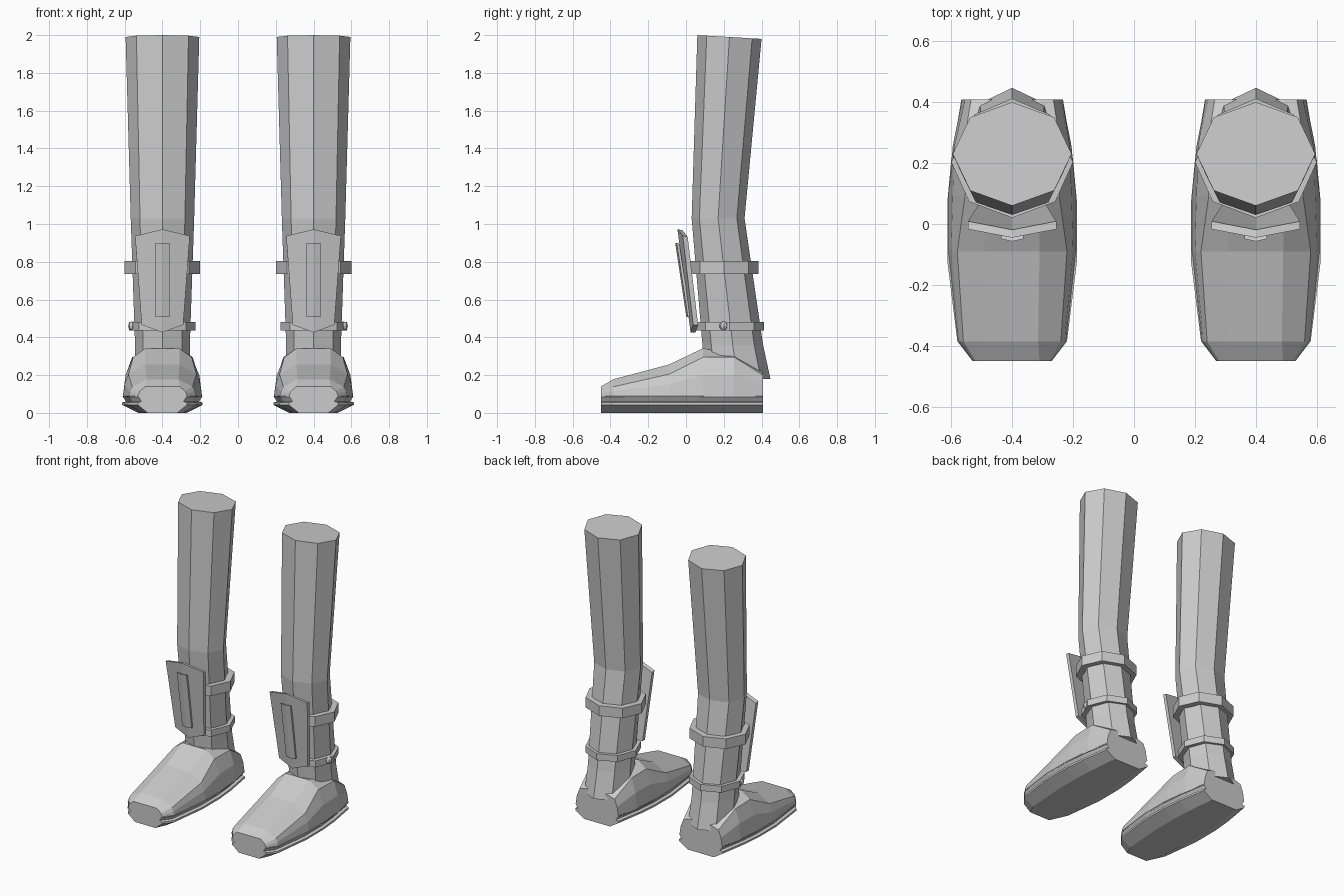
import bpy, bmesh
from math import cos, sin, pi

if "Cube" in bpy.data.objects:
    bpy.data.objects.remove(bpy.data.objects["Cube"])

CX = 0.4  # leg centre line; everything is mirrored to -x


def finish(name, bm):
    bmesh.ops.recalc_face_normals(bm, faces=bm.faces)
    me = bpy.data.meshes.new(name)
    bm.to_mesh(me)
    bm.free()
    ob = bpy.data.objects.new(name, me)
    bpy.context.collection.objects.link(ob)
    ob.modifiers.new("Mirror", 'MIRROR').use_mirror_merge = False
    return ob


def loft(name, rings):
    """Skin a list of closed rings and cap both ends."""
    bm = bmesh.new()
    vs = [[bm.verts.new(p) for p in r] for r in rings]
    n = len(vs[0])
    for a, b in zip(vs, vs[1:]):
        for i in range(n):
            j = (i + 1) % n
            bm.faces.new((a[i], a[j], b[j], b[i]))
    bm.faces.new(vs[0])
    bm.faces.new(vs[-1])
    return finish(name, bm)


def octagon(y0, y1, hw, zf, zb):
    """Eight-sided ring from y0 (front, height zf) to y1 (back, height zb)."""
    out = []
    for k in range(8):
        a = k * pi / 4
        t = (1 + sin(a)) / 2
        out.append((CX + hw * cos(a), y0 + (y1 - y0) * t, zf + (zb - zf) * t))
    return out


def section(y, half):
    """Symmetric cross-section of the foot at y from half-profile (x, z) points."""
    return [(CX + x, y, z) for x, z in half] + [(CX - x, y, z) for x, z in reversed(half)]


# leg
loft("leg", [octagon(0.06, 0.40, 0.195, 2.0, 1.98),
             octagon(0.03, 0.31, 0.168, 1.03, 1.03),
             octagon(0.087, 0.408, 0.145, 0.36, 0.36),
             octagon(0.10, 0.447, 0.15, 0.18, 0.18)])

# straps
loft("upper_strap", [octagon(0.02, 0.385, 0.2, z, z) for z in (0.735, 0.805)])
loft("lower_strap", [octagon(0.05, 0.412, 0.176, z, z) for z in (0.437, 0.482)])

# strap stud on the outer side
bm = bmesh.new()
bmesh.ops.create_uvsphere(bm, u_segments=8, v_segments=6, radius=0.024)
bmesh.ops.translate(bm, verts=bm.verts, vec=(0.558, 0.20, 0.46))
finish("strap_stud", bm)


# bent shin plate and its raised rib
def plate(name, stations, t):
    loft(name, [[(CX + x, yt, zt), (CX + x, yt + t, zt - 0.005),
                 (CX + x, yb + t, zb), (CX + x, yb, zb)]
                for x, yt, zt, yb, zb in stations])


plate("shin_plate", [(s * 0.145 if s else 0, -0.045 + 0.028 * abs(s), 0.972 - 0.035 * abs(s),
                      0.024 + 0.014 * abs(s), 0.426 + 0.04 * abs(s)) for s in (-1, 0, 1)], 0.026)
# narrow the lower corners of the plate
for v in bpy.data.objects["shin_plate"].data.vertices:
    if v.co.z < 0.6:
        v.co.x = CX + (v.co.x - CX) * 0.76
plate("shin_rib", [(s * 0.037, -0.057 + 0.008 * abs(s), 0.9,
                    0.002 + 0.008 * abs(s), 0.507) for s in (-1, 0, 1)], 0.014)

# shoe upper: y, base half-width, then mid, shoulder and top points
shoe = [(-0.45, 0.13, (0.127, 0.10), (0.12, 0.115), (0.09, 0.14)),
        (-0.385, 0.178, (0.172, 0.115), (0.16, 0.138), (0.085, 0.178)),
        (-0.09, 0.21, (0.20, 0.15), (0.18, 0.205), (0.09, 0.256)),
        (0.09, 0.21, (0.195, 0.20), (0.155, 0.295), (0.09, 0.342)),
        (0.255, 0.195, (0.19, 0.20), (0.16, 0.295), (0.09, 0.312)),
        (0.408, 0.165, (0.155, 0.15), (0.135, 0.20), (0.09, 0.215))]
loft("shoe", [section(y, [(w, 0.085), m, s, t]) for y, w, m, s, t in shoe])

# grooved sole with a rounded underside
sole = [(-0.45, 0.13), (-0.385, 0.18), (-0.12, 0.213), (0.07, 0.213), (0.21, 0.2), (0.408, 0.167)]
loft("sole", [section(y, [(w, 0.09), (w - 0.02, 0.06), (w, 0.055), (w, 0.042), (w * 0.6, 0.0)])
              for y, w in sole])
